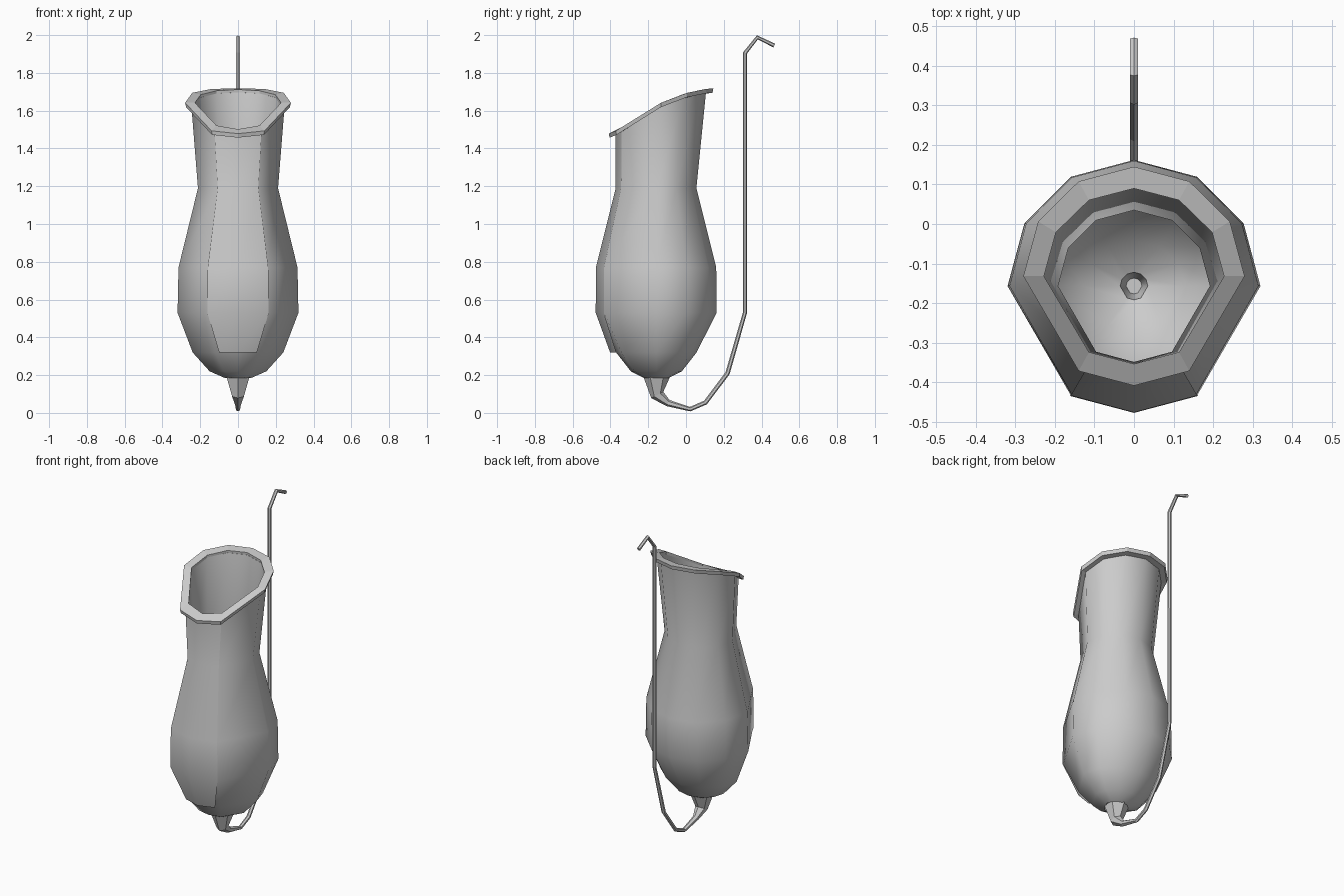
import bpy, bmesh
from math import sin, cos, radians, pi
from mathutils import Vector

if "Cube" in bpy.data.objects:
    bpy.data.objects.remove(bpy.data.objects["Cube"])

# ten-sided cross-section: a 12-gon with the two front-side corners left out
ANGLES = [radians(a) for a in (-90, -60, 0, 30, 60, 90, 120, 150, 180, 240)]
YC = -0.157


def mouth_z(y):
    # height of the slanted mouth at depth y
    pts = [(-.41, 1.475), (-.36, 1.495), (-.15, 1.632), (0, 1.69), (.1, 1.711), (.15, 1.716)]
    for (a, za), (b, zb) in zip(pts, pts[1:]):
        if y <= b:
            break
    return za + (zb - za) * (y - a) / (b - a)


def ring(z, rx, ry, yc=YC, angles=ANGLES):
    return [Vector((rx * cos(a), yc + ry * sin(a), z)) for a in angles]


def mouth_ring(rx, ry, dz, yc=-.132, angles=ANGLES):
    pts = ring(0, rx, ry, yc, angles)
    for p in pts:
        p.z = mouth_z(p.y) + dz
    return pts


def loft(name, rings, closed=True, loop=False, caps=(), smooth=None):
    bm = bmesh.new()
    rows = [[bm.verts.new(p) for p in r] for r in rings]
    pairs = list(zip(rows, rows[1:])) + ([(rows[-1], rows[0])] if loop else [])
    for a, b in pairs:
        n = len(a)
        for i in range(n if closed else n - 1):
            j = (i + 1) % n
            bm.faces.new((a[i], a[j], b[j], b[i]))
    for c in caps:
        bm.faces.new(rows[c])
    bmesh.ops.recalc_face_normals(bm, faces=bm.faces)
    me = bpy.data.meshes.new(name)
    bm.to_mesh(me)
    bm.free()
    ob = bpy.data.objects.new(name, me)
    bpy.context.collection.objects.link(ob)
    if smooth:
        bpy.ops.object.select_all(action='DESELECT')
        ob.select_set(True)
        bpy.context.view_layer.objects.active = ob
        bpy.ops.object.shade_smooth_by_angle(angle=radians(smooth))
    return ob


# hollow pitcher: outer wall up to the mouth, then the inner wall back down
outer = [(.185, .07, .066), (.22, .15, .135), (.32, .24, .213), (.53, .32, .319),
         (.77, .315, .317), (1.19, .212, .212)]
rings = [ring(*o) for o in outer] + [mouth_ring(.247, .238, -.012)]
rings += [mouth_ring(.23, .222, -.012)]
rings += [ring(z + (.02 if z < .4 else 0), rx - .02, ry - .02) for z, rx, ry in reversed(outer[1:])]
rings += [ring(.20, .035, .035), ring(.12, .02, .02)]
loft("pitcher_body", rings, caps=(-1,), smooth=50)

# narrow panel lying over the front of the pitcher
FRONT = [radians(a) for a in (-120, -90, -60)]
panel = [(.32, .2, .245), (.53, .325, .321), (.77, .32, .32), (1.19, .215, .215)]
loft("front_panel", [ring(*p, angles=FRONT) for p in panel]
     + [mouth_ring(.25, .241, -.012, angles=FRONT)], closed=False, smooth=50)

# flared lip around the mouth
lip = [(.23, .224, -.02), (.228, .222, .003), (.28, .277, .003), (.275, .272, -.02)]
loft("mouth_lip", [mouth_ring(*s) for s in lip], loop=True)

# tendril: hexagonal tube swept in the x = 0 plane, (y, z, radius)
path = [(-.155, .19, .07), (-.152, .095, .036), (-.095, .052, .018), (.022, .02, .012),
        (.103, .055, .012), (.22, .21, .012), (.312, .53, .011), (.312, 1.905, .011),
        (.378, 1.988, .011), (.467, 1.945, .011)]
pts = [Vector((0, y, z)) for y, z, r in path]
tube = []
for i, p in enumerate(pts):
    d_in = (p - pts[max(i - 1, 0)]).normalized()
    d_out = (pts[min(i + 1, len(pts) - 1)] - p).normalized()
    t = (d_in + d_out).normalized()
    if i == 0:
        t = Vector((0, 0, -1))
    side, r = Vector((0, -t.z, t.y)), path[i][2]
    tube.append([p + Vector((r * sin(k * pi / 3), 0, 0)) + side * r * cos(k * pi / 3)
                 for k in range(6)])
loft("tendril", tube, caps=(-1,))
